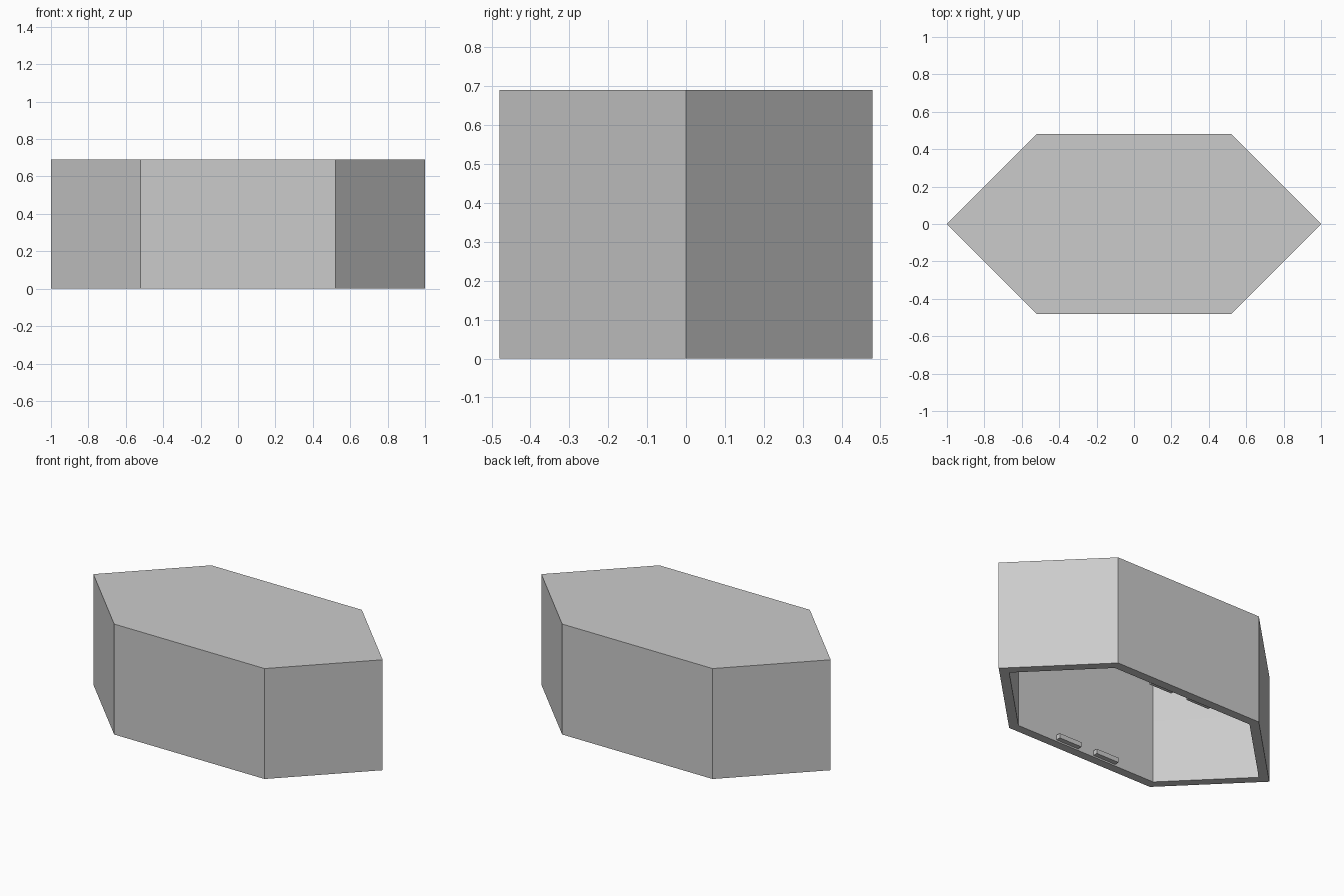
import bpy
import bmesh
from mathutils import Vector

cube = bpy.data.objects.get("Cube")
if cube:
    bpy.data.objects.remove(cube)

HEIGHT, HALF_WIDTH, HALF_SIDE = 0.69, 0.48, 0.52
WALL, CEILING = 0.055, 0.655

grey = bpy.data.materials.new("plain grey")
grey.use_nodes = True
colour = (0.6, 0.6, 0.6, 1)
grey.diffuse_color = colour
grey.node_tree.nodes["Principled BSDF"].inputs["Base Color"].default_value = colour


def finish(bm, name):
    bmesh.ops.recalc_face_normals(bm, faces=bm.faces)
    mesh = bpy.data.meshes.new(name)
    bm.to_mesh(mesh)
    bm.free()
    mesh.materials.append(grey)
    obj = bpy.data.objects.new(name, mesh)
    bpy.context.collection.objects.link(obj)
    return obj


# Six-sided lid: a prism whose underside is inset and pushed up into a hollow
outline = [(1, 0), (HALF_SIDE, HALF_WIDTH), (-HALF_SIDE, HALF_WIDTH),
           (-1, 0), (-HALF_SIDE, -HALF_WIDTH), (HALF_SIDE, -HALF_WIDTH)]
bm = bmesh.new()
top = bm.faces.new([bm.verts.new((x, y, HEIGHT)) for x, y in outline])
base = bmesh.ops.extrude_face_region(bm, geom=[top], use_keep_orig=True)
for v in [g for g in base["geom"] if isinstance(g, bmesh.types.BMVert)]:
    v.co.z = 0
bmesh.ops.recalc_face_normals(bm, faces=bm.faces)
bottom = min(bm.faces, key=lambda f: f.calc_center_median().z)
bmesh.ops.inset_region(bm, faces=[bottom], thickness=WALL, use_even_offset=True)
hollow = bmesh.ops.extrude_discrete_faces(bm, faces=[bottom])["faces"][0]
rim_edges = list(hollow.edges)
bmesh.ops.translate(bm, verts=hollow.verts, vec=Vector((0, 0, CEILING)))

# Small rounded corner where the hollow meets its ceiling
bmesh.ops.bevel(bm, geom=rim_edges, offset=0.03, segments=4,
                profile=0.5, affect='EDGES')
lid = finish(bm, "lid_shell")
bpy.context.view_layer.objects.active = lid
lid.select_set(True)
bpy.ops.object.shade_smooth_by_angle(angle=0.6)
lid.select_set(False)

# Four snap tabs just inside the rim of the long walls
for y_sign, side in ((-1, "front"), (1, "back")):
    for x_sign, hand in ((-1, "right"), (1, "left")):
        bm = bmesh.new()
        bmesh.ops.create_cube(bm, size=1)
        bmesh.ops.scale(bm, verts=bm.verts, vec=Vector((0.16, 0.04, 0.03)))
        spot = Vector((x_sign * 0.137, y_sign * (HALF_WIDTH - WALL - 0.01), 0.025))
        bmesh.ops.translate(bm, verts=bm.verts, vec=spot)
        finish(bm, f"snap_tab_{side}_{hand}")
